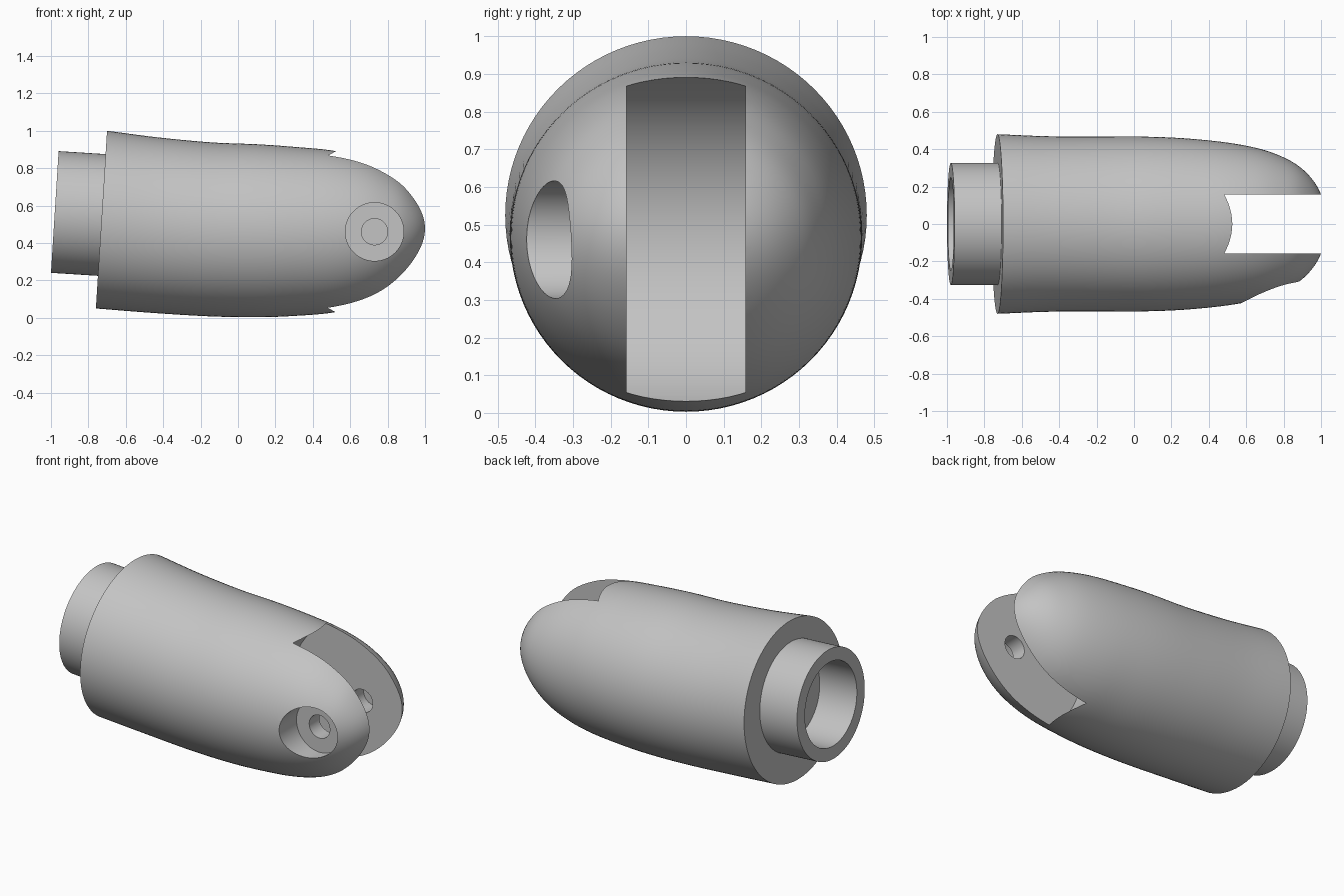
import bpy
import bmesh
import math
from mathutils import Vector, Matrix

SIDES = 96
TILT = 0.063                      # lean of the rear joint plane
PIN_X, PIN_Z = 0.73, 0.46         # hinge axis
REAR = Vector((-0.73, 0, 0.55))   # centre of the rear joint plane

cube = bpy.data.objects.get("Cube")
if cube:
    bpy.data.objects.remove(cube, do_unlink=True)

grey = bpy.data.materials.new("plain grey")
grey.use_nodes = True
colour = (0.55, 0.55, 0.55, 1)
grey.diffuse_color = colour
grey.node_tree.nodes["Principled BSDF"].inputs["Base Color"].default_value = colour


def make_object(name, bm):
    bmesh.ops.recalc_face_normals(bm, faces=bm.faces)
    mesh = bpy.data.meshes.new(name)
    bm.to_mesh(mesh)
    bm.free()
    mesh.materials.append(grey)
    obj = bpy.data.objects.new(name, mesh)
    bpy.context.collection.objects.link(obj)
    return obj


def smooth(obj):
    bpy.ops.object.select_all(action='DESELECT')
    obj.select_set(True)
    bpy.context.view_layer.objects.active = obj
    bpy.ops.object.shade_smooth_by_angle(angle=math.radians(30))


def spline(points, steps):
    """Smooth curve through the points."""
    ends = [points[0] * 2 - points[1]] + points + [points[-1] * 2 - points[-2]]
    out = []
    for a, b, c, d in zip(ends, ends[1:], ends[2:], ends[3:]):
        for i in range(steps):
            t = i / steps
            out.append(b + (c - a) * (t / 2)
                       + (a * 2 - b * 5 + c * 4 - d) * (t * t / 2)
                       + (b * 3 - a - c * 3 + d) * (t ** 3 / 2))
    return out


def cut_cylinder(target, radius, y_start, y_end):
    """Remove a cylinder that lies along the hinge axis."""
    bm = bmesh.new()
    place = (Matrix.Translation((PIN_X, (y_start + y_end) / 2, PIN_Z))
             @ Matrix.Rotation(math.pi / 2, 4, 'X'))
    bmesh.ops.create_cone(bm, cap_ends=True, segments=SIDES, radius1=radius,
                          radius2=radius, depth=y_end - y_start, matrix=place)
    cutter = make_object("cutter", bm)
    cutter.hide_render = True
    mod = target.modifiers.new("cut", 'BOOLEAN')
    mod.operation = 'DIFFERENCE'
    mod.solver = 'EXACT'
    mod.object = cutter
    bpy.context.view_layer.objects.active = target
    bpy.ops.object.modifier_apply(modifier=mod.name)
    bpy.data.objects.remove(cutter, do_unlink=True)


# Body: elliptical sections given as x, top, bottom, half width
stations = [
    (-0.73, 1.0, 0.05, 0.48), (-0.45, 0.965, 0.027, 0.469),
    (-0.15, 0.938, 0.008, 0.468), (0.1, 0.928, 0.003, 0.466),
    (0.3, 0.914, 0.01, 0.456), (0.5, 0.895, 0.027, 0.435),
    (0.66, 0.86, 0.065, 0.405), (0.78, 0.81, 0.12, 0.365),
    (0.88, 0.745, 0.2, 0.31), (0.96, 0.655, 0.295, 0.23),
    (1.01, 0.57, 0.385, 0.13), (1.035, 0.475, 0.475, 0),
]
bm = bmesh.new()
rings = []
for x, top, bottom, width in spline([Vector(s) for s in stations], 6):
    lean = TILT * max(0, x / REAR.x)
    mid, half = (top + bottom) / 2, (top - bottom) / 2
    ring = []
    for i in range(SIDES):
        a = math.tau * i / SIDES
        rise = half * math.sin(a)
        ring.append(bm.verts.new((x + lean * rise, width * math.cos(a), mid + rise)))
    rings.append(ring)
for r, s in zip(rings, rings[1:]):
    for i in range(SIDES):
        j = (i + 1) % SIDES
        bm.faces.new((r[i], r[j], s[j], s[i]))
bm.faces.new(rings[0])
tip = bm.verts.new((stations[-1][0], 0, stations[-1][1]))
for i in range(SIDES):
    bm.faces.new((rings[-1][i], rings[-1][(i + 1) % SIDES], tip))
body = make_object("finger_body", bm)

# Hinge slot, bolt head recess and pin hole that stops inside the far prong
cut_cylinder(body, 0.477, -0.158, 0.158)
cut_cylinder(body, 0.156, -0.7, -0.255)
cut_cylinder(body, 0.07, -0.6, 0.27)
smooth(body)

# Collar: a tube standing on the rear plane, its bore ending at the body
bm = bmesh.new()
axis = Vector((-1, 0, TILT)).normalized()
up = Vector((TILT, 0, 1)).normalized()
section = [(0.25, -0.02), (0.326, -0.02), (0.326, 0.25), (0.25, 0.25)]
verts = [bm.verts.new(REAR + up * r + axis * d) for r, d in section]
edges = [bm.edges.new((verts[i], verts[(i + 1) % 4])) for i in range(4)]
bmesh.ops.spin(bm, geom=verts + edges, cent=REAR, axis=axis,
               angle=math.tau, steps=SIDES, use_merge=True)
bmesh.ops.remove_doubles(bm, verts=bm.verts, dist=0.0001)
collar = make_object("rear_collar", bm)
smooth(collar)
